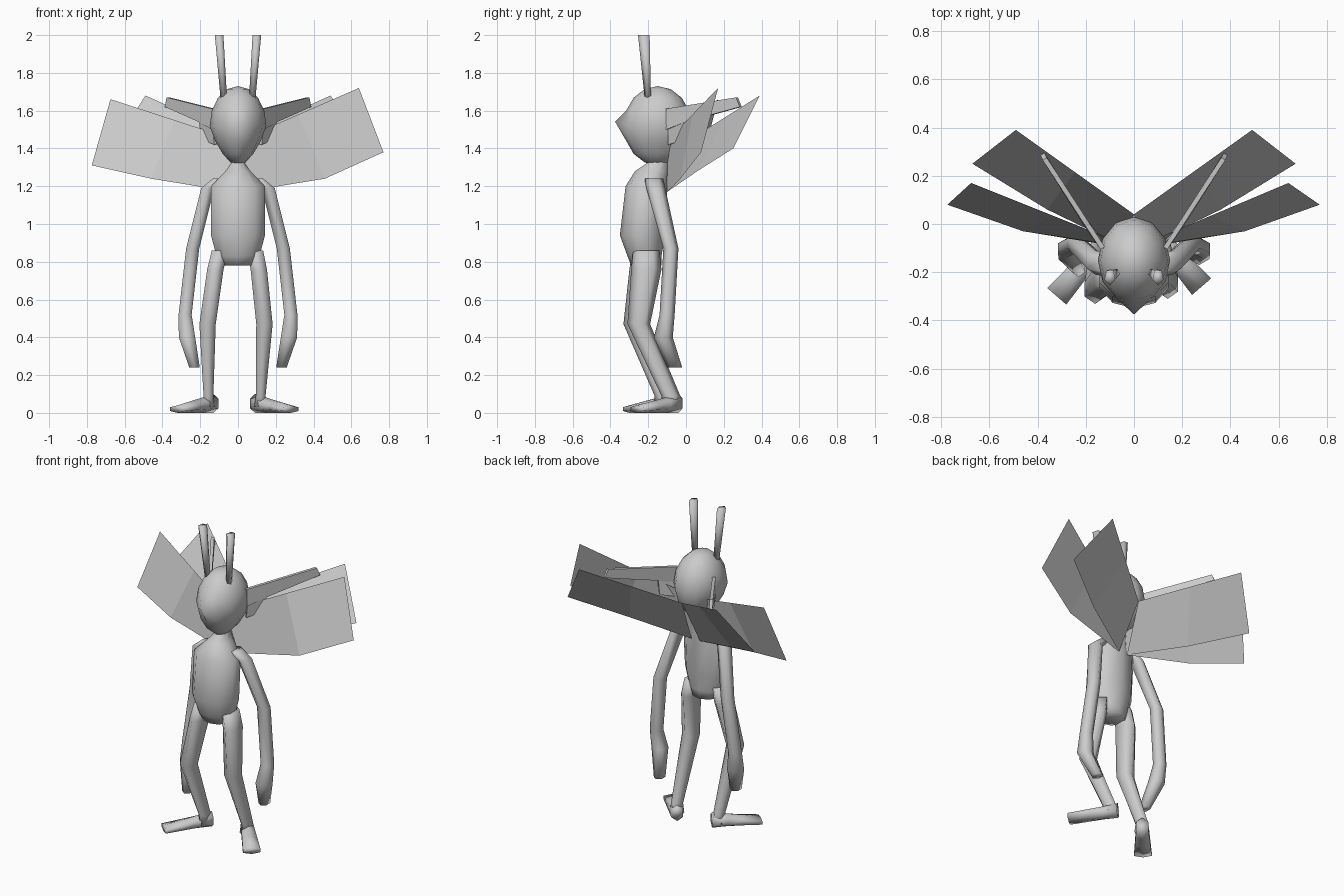
import bpy, bmesh, math
from mathutils import Vector, Matrix

cube = bpy.data.objects.get("Cube")
if cube:
    bpy.data.objects.remove(cube, do_unlink=True)

RIGHT, FORWARD, UP = Vector((1, 0, 0)), Vector((0, 1, 0)), Vector((0, 0, 1))
SIDES = {"left": 1, "right": -1}

shade = .6
grey = bpy.data.materials.new("plain_grey")
grey.use_nodes = True
grey.diffuse_color = (shade, shade, shade, 1)
shader = grey.node_tree.nodes["Principled BSDF"]
shader.inputs["Base Color"].default_value = grey.diffuse_color


def finish(name, bm, smooth=True):
    """Turn a bmesh into a named grey object in the scene."""
    bmesh.ops.recalc_face_normals(bm, faces=bm.faces)
    for face in bm.faces:
        face.smooth = smooth
    mesh = bpy.data.meshes.new(name)
    bm.to_mesh(mesh)
    bm.free()
    mesh.materials.append(grey)
    obj = bpy.data.objects.new(name, mesh)
    bpy.context.collection.objects.link(obj)
    return obj


def tube(name, rings, sides, across=RIGHT, over=FORWARD):
    """Skin closed elliptical rings given as (centre, radius across, radius over)."""
    bm = bmesh.new()
    loops = []
    for centre, wide, deep in rings:
        loop = []
        for step in range(sides):
            angle = math.tau * step / sides - math.pi / 2
            offset = across * wide * math.cos(angle) + over * deep * math.sin(angle)
            loop.append(bm.verts.new(Vector(centre) + offset))
        loops.append(loop)
    for lower, upper in zip(loops, loops[1:]):
        for step in range(sides):
            following = (step + 1) % sides
            bm.faces.new((lower[step], lower[following], upper[following], upper[step]))
    bm.faces.new(loops[0])
    bm.faces.new(loops[-1])
    return finish(name, bm)


def sheet(name, faces, thickness=0):
    """Join flat faces into a sheet, thickened when asked."""
    bm = bmesh.new()
    for corners in faces:
        bm.faces.new([bm.verts.new(corner) for corner in corners])
    bmesh.ops.remove_doubles(bm, verts=bm.verts, dist=.001)
    obj = finish(name, bm, smooth=False)
    if thickness:
        solid = obj.modifiers.new("thickness", "SOLIDIFY")
        solid.thickness = thickness
        solid.offset = 0
    return obj


def mirrored(points, side):
    return [Vector((side * x, y, z)) for x, y, z in points]


# Head: a faceted ball with a tapered jaw and a pointed nose
bm = bmesh.new()
bmesh.ops.create_uvsphere(bm, u_segments=12, v_segments=8, radius=1)
for vert in bm.verts:
    vert.co.x *= 1 + min(vert.co.z, 0) / 3
    if vert.co.y < -.99:
        vert.co.y *= 1.25
        vert.co.z += .1
bmesh.ops.transform(bm, verts=bm.verts, matrix=(
    Matrix.Translation((0, -.15, 1.52)) @ Matrix.Diagonal((.15, .18, .21, 1))))
finish("head", bm)

# Torso narrowing through the shoulders into the neck
tube("torso", [
    ((0, -.21, .78), .09, .08), ((0, -.22, .83), .12, .09),
    ((0, -.23, .94), .15, .12), ((0, -.21, 1.2), .15, .11),
    ((0, -.18, 1.28), .07, .09), ((0, -.15, 1.32), .04, .06),
    ((0, -.12, 1.4), .05, .06)], 10)

for side_name, side in SIDES.items():
    # Arm: the two hands swing a little differently
    hand_swing = -.12 + side * .06
    shoulder, elbow, wrist, hand = .05, .04, .05, .04
    joints = [(.1, -.17, 1.24), (.16, -.16, 1.19), (.24, -.08, .87),
              (.28, -.1, .52), (.27, -.12, .4), (.23, hand_swing, .24)]
    widths = (elbow, elbow, elbow, elbow, wrist, hand * .8)
    depths = (shoulder, shoulder, elbow, elbow, wrist, hand)
    tube(side_name + "_arm", zip(mirrored(joints, side), widths, depths), 6)

    # Leg and foot: the right one steps outward and forward toward the ground
    stride = .04 if side < 0 else 0

    def step_out(points):
        return mirrored([(x + stride * (1 - z), y - stride * (1 - z), z)
                         for x, y, z in points], side)

    joints = step_out([(.09, -.21, .86), (.11, -.21, .76), (.14, -.25, .47),
                       (.12, -.08, .09), (.12, -.08, .03)])
    widths = (.05, .05, .05, .03, .04)
    depths = (.07, .08, .06, .05, .05)
    tube(side_name + "_leg", zip(joints, widths, depths), 6)

    heel, toe = step_out([(.09, -.04, 0), (.28, -.26, 0)])
    foot_rings = []
    for part in (0, .3, .6, 1):
        height = .05 - .03 * part
        foot_rings.append((heel.lerp(toe, part) + UP * height, .04 + .02 * part, height))
    tube(side_name + "_foot", foot_rings, 6, (toe - heel).normalized().cross(UP), UP)

    # Antenna widening slightly toward the tip
    joints = mirrored([(.075, -.2, 1.66), (.1, -.22, 2)], side)
    tube(side_name + "_antenna", zip(joints, (.018, .024), (.018, .034)), 5)

    # Long swept ear with a small lobe at its root
    ear = [(.13, -.1, 1.61), (.37, .27, 1.67), (.38, .29, 1.62), (.2, 0, 1.54), (.13, -.1, 1.5)]
    sheet(side_name + "_ear", [mirrored(ear, side)], .02)
    lobe = [(.13, -.09, 1.52), (.2, 0, 1.54), (.19, 0, 1.45), (.12, -.09, 1.42)]
    sheet(side_name + "_ear_lobe", [mirrored(lobe, side)], .015)

    # Thin wings: root top, tip top, tip bottom, lower bend, root bottom
    wings = {
        "front": [(0, -.1, 1.44), (.64, .17, 1.72), (.77, .08, 1.38), (.46, -.03, 1.24)],
        "rear": [(0, .04, 1.46), (.49, .39, 1.68), (.67, .25, 1.4), (.36, .06, 1.28)],
    }
    for wing_name, outline in wings.items():
        root, tip, low_tip, bend, base = mirrored(outline + [(.03, -.1, 1.17)], side)
        if side < 0 and wing_name == "front":
            # This wing hangs slightly lower than its partner
            pivot = UP * 1.3
            droop = Matrix.Rotation(-.09, 3, "Y")
            tip, low_tip = [pivot + droop @ (p - pivot) for p in (tip, low_tip)]
        middle = root.lerp(tip, .5)
        sheet(f"{side_name}_{wing_name}_wing",
              [(root, middle, bend, base), (middle, tip, low_tip, bend)])
